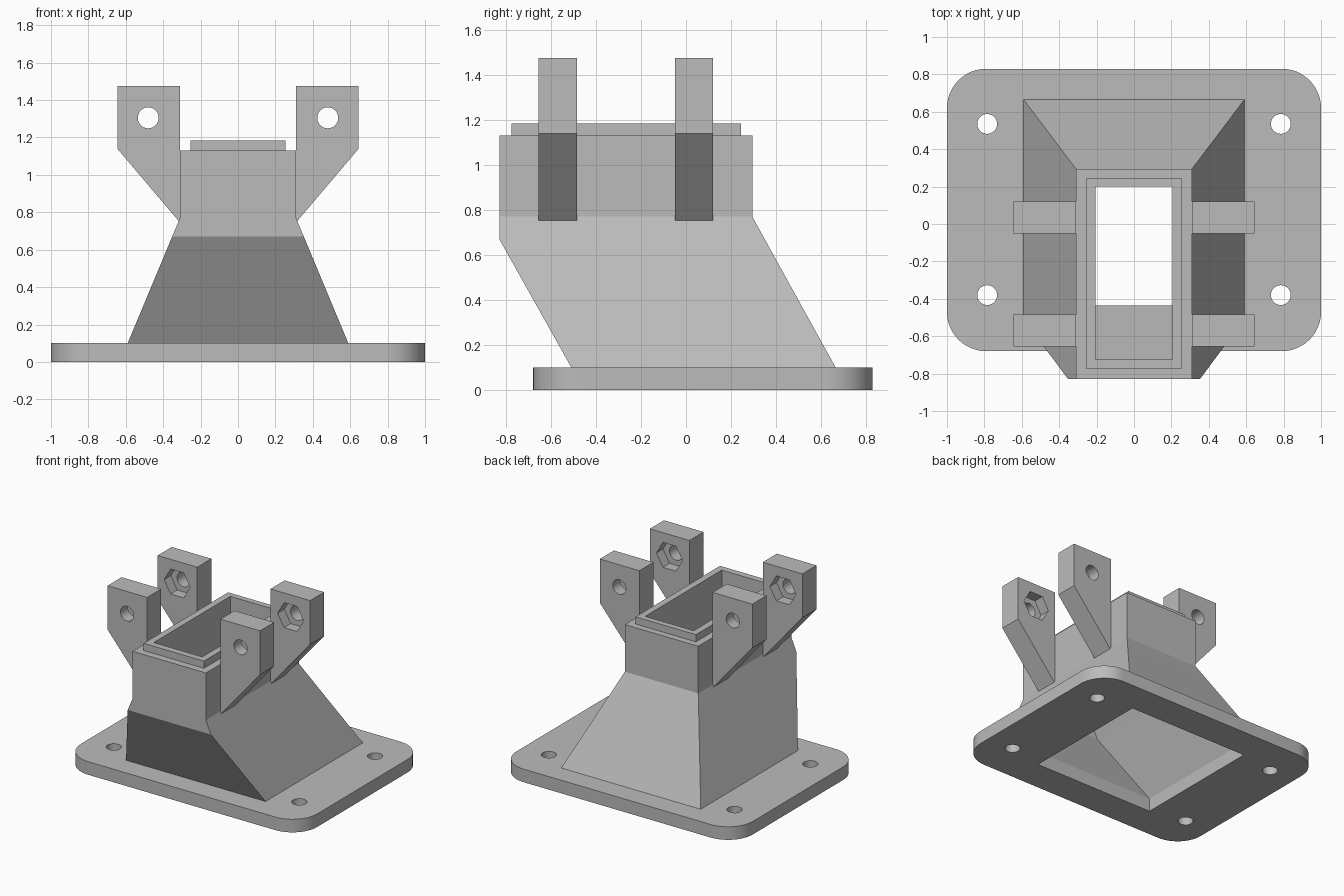
import bpy, bmesh, math
from mathutils import Matrix

old = bpy.data.objects.get("Cube")
if old:
    bpy.data.objects.remove(old, do_unlink=True)

GREY = (0.5, 0.5, 0.5, 1)
mat = bpy.data.materials.new("plain grey")
mat.use_nodes = True
mat.diffuse_color = GREY
mat.node_tree.nodes["Principled BSDF"].inputs["Base Color"].default_value = GREY


def finish(name, bm):
    bmesh.ops.recalc_face_normals(bm, faces=bm.faces)
    mesh = bpy.data.meshes.new(name)
    bm.to_mesh(mesh)
    bm.free()
    mesh.materials.append(mat)
    obj = bpy.data.objects.new(name, mesh)
    bpy.context.collection.objects.link(obj)
    return obj


def prism(name, outline, low, high, upright=False):
    """Extrude an outline along z, or along y when upright."""
    bm = bmesh.new()

    def place(a, b, c):
        return bm.verts.new((a, c, b) if upright else (a, b, c))

    face = bm.faces.new([place(a, b, low) for a, b in outline])
    moved = bmesh.ops.extrude_face_region(bm, geom=[face])["geom"]
    step = (0, high - low, 0) if upright else (0, 0, high - low)
    bmesh.ops.translate(bm, vec=step, verts=[v for v in moved if isinstance(v, bmesh.types.BMVert)])
    return finish(name, bm)


def ring(x, y, radius, sides, start=0.0, sweep=math.tau, closed=True):
    count = sides if closed else sides + 1
    return [(x + radius * math.cos(start + sweep * i / sides),
             y + radius * math.sin(start + sweep * i / sides)) for i in range(count)]


def cut(obj, cutters):
    """Subtract every cutter, then discard it."""
    for cutter in cutters:
        mod = obj.modifiers.new("cut", "BOOLEAN")
        mod.operation, mod.solver, mod.object = "DIFFERENCE", "EXACT", cutter
        bpy.context.view_layer.objects.active = obj
        bpy.ops.object.modifier_apply(modifier=mod.name)
        bpy.data.objects.remove(cutter, do_unlink=True)


def smooth(obj):
    bpy.ops.object.select_all(action="DESELECT")
    obj.select_set(True)
    bpy.context.view_layer.objects.active = obj
    bpy.ops.object.shade_smooth_by_angle(angle=math.radians(20))


# Base plate with rounded corners, bolt holes and the duct opening
FRONT, BACK, ROUND, TOP = -0.68, 0.83, 0.21, 0.1
outline = []
for i, (sx, y) in enumerate([(1, BACK - ROUND), (-1, BACK - ROUND),
                             (-1, FRONT + ROUND), (1, FRONT + ROUND)]):
    outline += ring(sx * (1 - ROUND), y, ROUND, 12, i * math.pi / 2, math.pi / 2, False)
base = prism("base_plate", outline, 0, TOP)
IN_X, IN_F, IN_B = 0.505, -0.435, 0.585
cutters = [prism("opening_cutter", [(-IN_X, IN_F), (IN_X, IN_F), (IN_X, IN_B), (-IN_X, IN_B)], -1, 1)]
for x in (-0.785, 0.785):
    for y in (-0.38, 0.535):
        cutters.append(prism("bolt_cutter", ring(x, y, 0.053, 32), -1, 1))
cut(base, cutters)
smooth(base)

# Duct: rectangular rows (half width, front, back, height) up the outside, down the inside
rows = [(0.59, -0.51, 0.665, TOP), (0.352, -0.83, 0.35, 0.67), (0.31, -0.83, 0.295, 0.77),
        (0.31, -0.83, 0.295, 1.13), (0.255, -0.775, 0.245, 1.13), (0.255, -0.775, 0.245, 1.185),
        (0.205, -0.725, 0.2, 1.185), (0.205, -0.725, 0.2, 0.77),
        (0.274, -0.725, 0.287, 0.62), (IN_X, IN_F, IN_B, TOP)]
bm = bmesh.new()
loops = [[bm.verts.new(p) for p in ((-w, f, z), (w, f, z), (w, b, z), (-w, b, z))]
         for w, f, b, z in rows]
for k, lower in enumerate(loops):
    upper = loops[(k + 1) % len(loops)]
    for j in range(4):
        n = (j + 1) % 4
        bm.faces.new((lower[j], lower[n], upper[n], upper[j]))
finish("duct", bm)

# Four mounting lugs, each with a pin hole and a hexagonal nut pocket facing inwards
POCKET = 0.08
for side, sx in (("left", 1), ("right", -1)):
    for end, y0, y1 in (("front", -0.655, -0.485), ("rear", -0.05, 0.12)):
        shape = [(0.31, 1.475), (0.645, 1.475), (0.645, 1.14), (0.31, 0.745)]
        lug = prism(f"{end}_{side}_lug", [(sx * x, z) for x, z in shape], y0, y1, True)
        cx, cz = sx * 0.48, 1.305
        pin = prism("pin_cutter", ring(cx, cz, 0.056, 32), y0 - 0.1, y1 + 0.1, True)
        low, high = (y1 - POCKET, y1 + 0.1) if end == "front" else (y0 - 0.1, y0 + POCKET)
        nut = prism("nut_cutter", ring(cx, cz, 0.11, 6), low, high, True)
        cut(lug, [pin, nut])
        smooth(lug)
